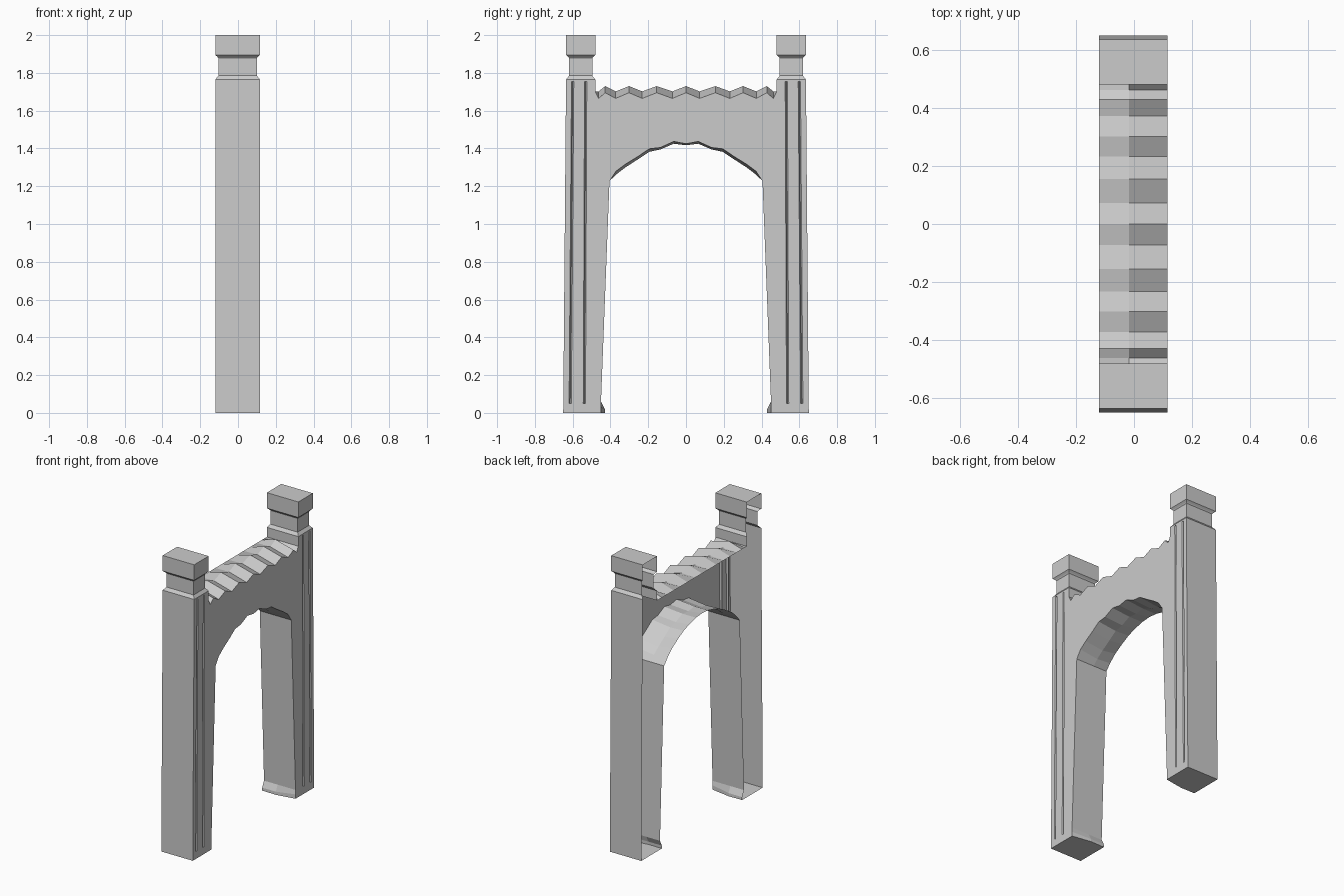
import bpy, bmesh

if "Cube" in bpy.data.objects:
    bpy.data.objects.remove(bpy.data.objects["Cube"])

XB, XM, XF = -0.12, -0.018, 0.116   # open back edge, middle loop, front face


def loft(bm, rings):
    """Skin a list of equal-length rings and close both ends."""
    loops = [[bm.verts.new(p) for p in r] for r in rings]
    n = len(loops[0])
    for a, b in zip(loops, loops[1:]):
        for i in range(n):
            j = (i + 1) % n
            bm.faces.new((a[i], a[j], b[j], b[i]))
    bm.faces.new(loops[0])
    bm.faces.new(loops[-1])


def make(name, bm):
    bmesh.ops.recalc_face_normals(bm, faces=bm.faces)
    me = bpy.data.meshes.new(name)
    bm.to_mesh(me)
    bm.free()
    ob = bpy.data.objects.new(name, me)
    bpy.context.collection.objects.link(ob)
    return ob


def drop_faces(ob, test):
    bm = bmesh.new()
    bm.from_mesh(ob.data)
    bmesh.ops.delete(bm, geom=[f for f in bm.faces if test(f)], context='FACES')
    bm.to_mesh(ob.data)
    bm.free()


# Half outline (y >= 0) as (y, z) for the back, middle and front loops
back, mid, front = [], [], []


def station(b, m=None, f=None):
    back.append(b)
    mid.append(m or b)
    front.append(f or m or b)


# wavy coping along the top of the beam
for i, y in enumerate((0, .072, .155, .232, .302, .372, .428, .462)):
    peak = i % 2 == 0
    station((y, 1.70), (y, 1.73 if peak else 1.702), (y, 1.695 if peak else 1.665))
# post shoulder, outer side and flared foot
for p in ((.48, 1.70), (.48, 1.765), (.635, 1.765), (.65, 0)):
    station(p)
station((.43, 0), (.428, 0), (.45, 0))
station((.43, .02), (.43, .02), (.45, .03))
station((.45, .06))
station((.405, 1.228))
# scalloped arch underside
for y, zb, zm, zf in ((.37, 1.27, 1.262, 1.28), (.32, 1.315, 1.30, 1.317),
                      (.255, 1.355, 1.342, 1.357), (.195, 1.387, 1.382, 1.398),
                      (.135, 1.408, 1.395, 1.405), (.065, 1.425, 1.425, 1.437),
                      (0, 1.43, 1.417, 1.425)):
    station((y, zb), (y, zm), (y, zf))


def ring(half, x):
    pts = half + [(-y, z) for y, z in reversed(half[1:-1])]
    return [(x, y, z) for y, z in pts]


bm = bmesh.new()
loft(bm, [ring(back, XB), ring(mid, XM), ring(front, XF)])
body = make("gate_arch", bm)

# narrow flutes cut into the front of each post
bm = bmesh.new()
for s in (-1, 1):
    for y0, y1 in ((.613, .600), (.538, .531)):
        loft(bm, [[(XF - .012, s * y, z), (XF + .01, s * y - .011, z),
                   (XF + .01, s * y + .011, z)]
                  for y, z in ((y0, .05), (y1, 1.755))])
cutter = make("flute_cutter", bm)
cutter.hide_render = True
mod = body.modifiers.new("flutes", 'BOOLEAN')
mod.operation = 'DIFFERENCE'
mod.solver = 'EXACT'
mod.object = cutter
bpy.context.view_layer.objects.active = body
bpy.ops.object.modifier_apply(modifier=mod.name)
bpy.data.objects.remove(cutter)

# the back is an open shell, and the post tops open into the caps
drop_faces(body, lambda f: f.normal.x < -.9 or
           (f.normal.z > .9 and f.calc_center_median().z > 1.755))

# stepped post caps: shoulder, neck, block
for s, side in ((-1, "left"), (1, "right")):
    bm = bmesh.new()
    rings = []
    for inset, z in ((0, 1.765), (.016, 1.785), (.016, 1.878), (.011, 1.885),
                     (0, 1.895), (0, 2.0)):
        a, b = XB + inset, XF - inset
        c, d = s * (.48 + inset), s * (.635 - inset)
        rings.append([(a, c, z), (b, c, z), (b, d, z), (a, d, z)])
    loft(bm, rings)
    cap = make(side + "_post_cap", bm)
    drop_faces(cap, lambda f: f.normal.x < -.3 or f.normal.z < -.95)
